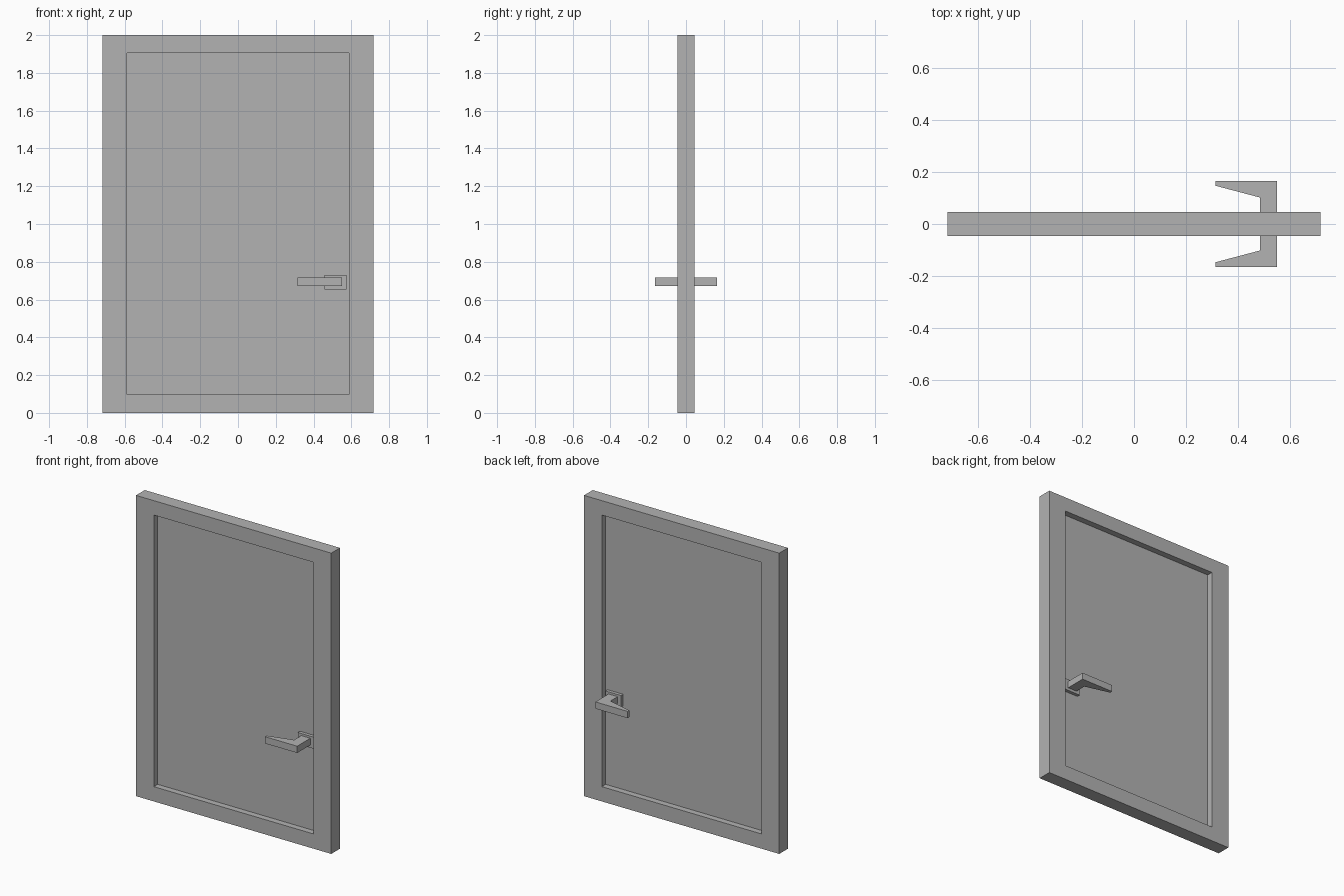
import bpy, bmesh

if "Cube" in bpy.data.objects:
    bpy.data.objects.remove(bpy.data.objects["Cube"])

grey = bpy.data.materials.new("light grey")
grey.diffuse_color = (0.45, 0.45, 0.45, 1)
grey.use_nodes = True
grey.node_tree.nodes["Principled BSDF"].inputs["Base Color"].default_value = grey.diffuse_color


def finish(name, bm):
    bmesh.ops.recalc_face_normals(bm, faces=bm.faces)
    me = bpy.data.meshes.new(name)
    bm.to_mesh(me)
    bm.free()
    me.materials.append(grey)
    ob = bpy.data.objects.new(name, me)
    bpy.context.collection.objects.link(ob)
    return ob


def box(name, x, y, z):
    bm = bmesh.new()
    bmesh.ops.create_cube(bm, size=1)
    for v in bm.verts:
        for i, (lo, hi) in enumerate((x, y, z)):
            v.co[i] = lo if v.co[i] < 0 else hi
    return finish(name, bm)


def prism(name, outline, z0, z1):
    """Extrude a plan (x, y) outline upward."""
    bm = bmesh.new()
    face = bm.faces.new([bm.verts.new((x, y, z0)) for x, y in outline])
    ext = bmesh.ops.extrude_face_region(bm, geom=[face])
    for v in ext["geom"]:
        if isinstance(v, bmesh.types.BMVert):
            v.co.z = z1
    return finish(name, bm)


def rect(x, z0, z1):
    return [(-x, z0), (x, z0), (x, z1), (-x, z1)]


# Frame: one closed rectangular ring
T = 0.046
bm = bmesh.new()
loops = [[bm.verts.new((x, y, z)) for x, z in r]
         for r, y in ((rect(0.718, 0, 2), -T), (rect(0.718, 0, 2), T),
                      (rect(0.587, 0.098, 1.904), T), (rect(0.587, 0.098, 1.904), -T))]
for k in range(4):
    a, b = loops[k], loops[(k + 1) % 4]
    for i in range(4):
        j = (i + 1) % 4
        bm.faces.new((a[i], a[j], b[j], b[i]))
finish("door_frame", bm)

# Thin recessed door leaf
box("door_panel", (-0.587, 0.587), (-0.005, 0.005), (0.098, 1.904))

# Backplate and tapered lever on each side
lever = [(0.551, 0.02), (0.551, 0.165), (0.314, 0.165),
         (0.314, 0.147), (0.484, 0.102), (0.484, 0.02)]
for side, s in (("front", -1), ("back", 1)):
    box(side + "_backplate", (0.459, 0.574), sorted((s * 0.004, s * 0.027)), (0.654, 0.731))
    prism(side + "_handle", [(x, s * y) for x, y in lever], 0.672, 0.717)
